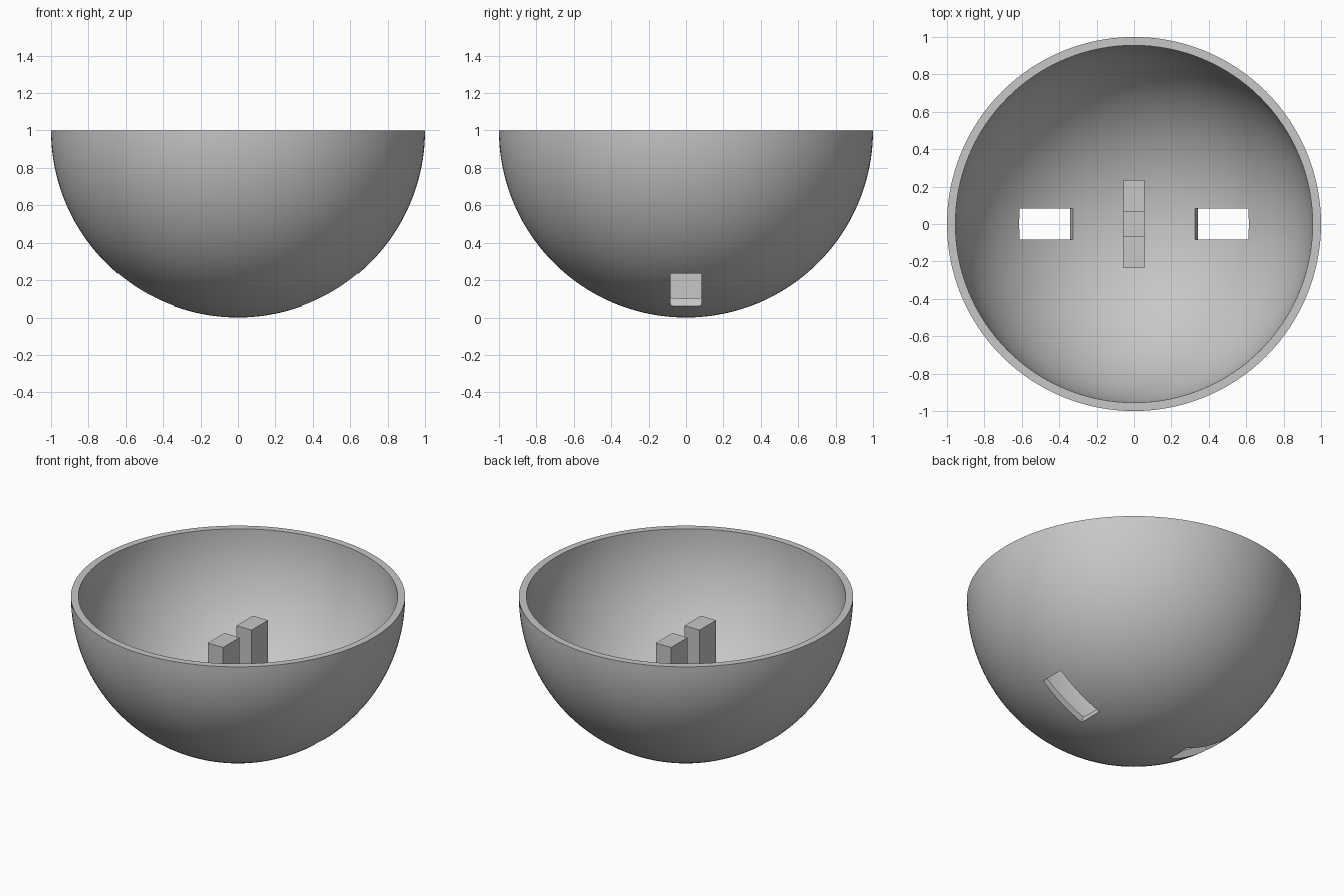
import bpy, bmesh, math
from mathutils import Vector, Matrix

if "Cube" in bpy.data.objects:
    bpy.data.objects.remove(bpy.data.objects["Cube"], do_unlink=True)

R_OUT, R_IN = 1.0, 0.955
CENTRE = Vector((0, 0, 1))

grey = bpy.data.materials.new("plain_grey")
grey.use_nodes = True
colour = (0.57, 0.57, 0.57, 1)
grey.diffuse_color = colour
grey.node_tree.nodes["Principled BSDF"].inputs["Base Color"].default_value = colour


def make_object(name, bm):
    bmesh.ops.recalc_face_normals(bm, faces=bm.faces)
    mesh = bpy.data.meshes.new(name)
    bm.to_mesh(mesh)
    bm.free()
    mesh.materials.append(grey)
    obj = bpy.data.objects.new(name, mesh)
    bpy.context.collection.objects.link(obj)
    return obj


def activate(obj):
    bpy.ops.object.select_all(action="DESELECT")
    obj.select_set(True)
    bpy.context.view_layer.objects.active = obj


def prism(name, outline, axis, start, end):
    """Extrude a flat outline along x or y."""
    bm = bmesh.new()
    place = (lambda a, b: (start, a, b)) if axis == "x" else (lambda a, b: (a, start, b))
    face = bm.faces.new([bm.verts.new(place(a, b)) for a, b in outline])
    new = bmesh.ops.extrude_face_region(bm, geom=[face])["geom"]
    shift = Vector((end - start, 0, 0)) if axis == "x" else Vector((0, end - start, 0))
    bmesh.ops.translate(bm, vec=shift, verts=[v for v in new if isinstance(v, bmesh.types.BMVert)])
    return make_object(name, bm)


# Bowl: a half-sphere shell revolved from its wall section
def arc(radius, steps=40):
    angles = [math.pi / 2 * i / steps for i in range(steps + 1)]
    return [(radius * math.sin(a), 0, 1 - radius * math.cos(a)) for a in angles]

bm = bmesh.new()
verts = [bm.verts.new(p) for p in arc(R_OUT) + arc(R_IN)[::-1]]
edges = [bm.edges.new(pair) for pair in zip(verts, verts[1:])]
bmesh.ops.spin(bm, geom=verts + edges, cent=(0, 0, 0), axis=(0, 0, 1),
               angle=math.tau, steps=128)
bmesh.ops.remove_doubles(bm, verts=bm.verts, dist=0.0005)
bowl = make_object("bowl", bm)

# Cutters: a radial slot in the floor and a round hole in the front, on each side
cutters = []
for side in (-1, 1):
    corners = [(0.8, 20), (1.2, 20), (1.2, 40), (0.8, 40)]
    outline = [(side * r * math.sin(math.radians(a)), 1 - r * math.cos(math.radians(a)))
               for r, a in corners]
    cutters.append(prism("slot_cutter", outline, "y", -0.082, 0.082))

    direction = Vector((side * 0.395, -0.829, -0.395)).normalized()
    bm = bmesh.new()
    bmesh.ops.create_cone(bm, cap_ends=True, segments=48, radius1=0.089, radius2=0.089,
                          depth=0.4)
    turn = direction.to_track_quat("Z", "Y").to_matrix().to_4x4()
    bm.transform(Matrix.Translation(CENTRE + direction) @ turn)
    cutters.append(make_object("hole_cutter", bm))

activate(bowl)
for cutter in cutters:
    cutter.hide_render = True
    mod = bowl.modifiers.new("cut", "BOOLEAN")
    mod.operation = "DIFFERENCE"
    mod.solver = "EXACT"
    mod.object = cutter
    bpy.ops.object.modifier_apply(modifier=mod.name)
for cutter in cutters:
    bpy.data.objects.remove(cutter, do_unlink=True)
activate(bowl)
bpy.ops.object.shade_smooth_by_angle(angle=math.radians(30))

# Forked stand: two posts rising from a shared base
BOTTOM, NOTCH, TOP = 0.035, 0.4, 0.767
fork = [(-0.235, BOTTOM), (0.235, BOTTOM), (0.235, TOP), (0.063, TOP),
        (0.063, NOTCH), (-0.063, NOTCH), (-0.063, TOP), (-0.235, TOP)]
prism("forked_stand", fork, "x", -0.056, 0.056)
